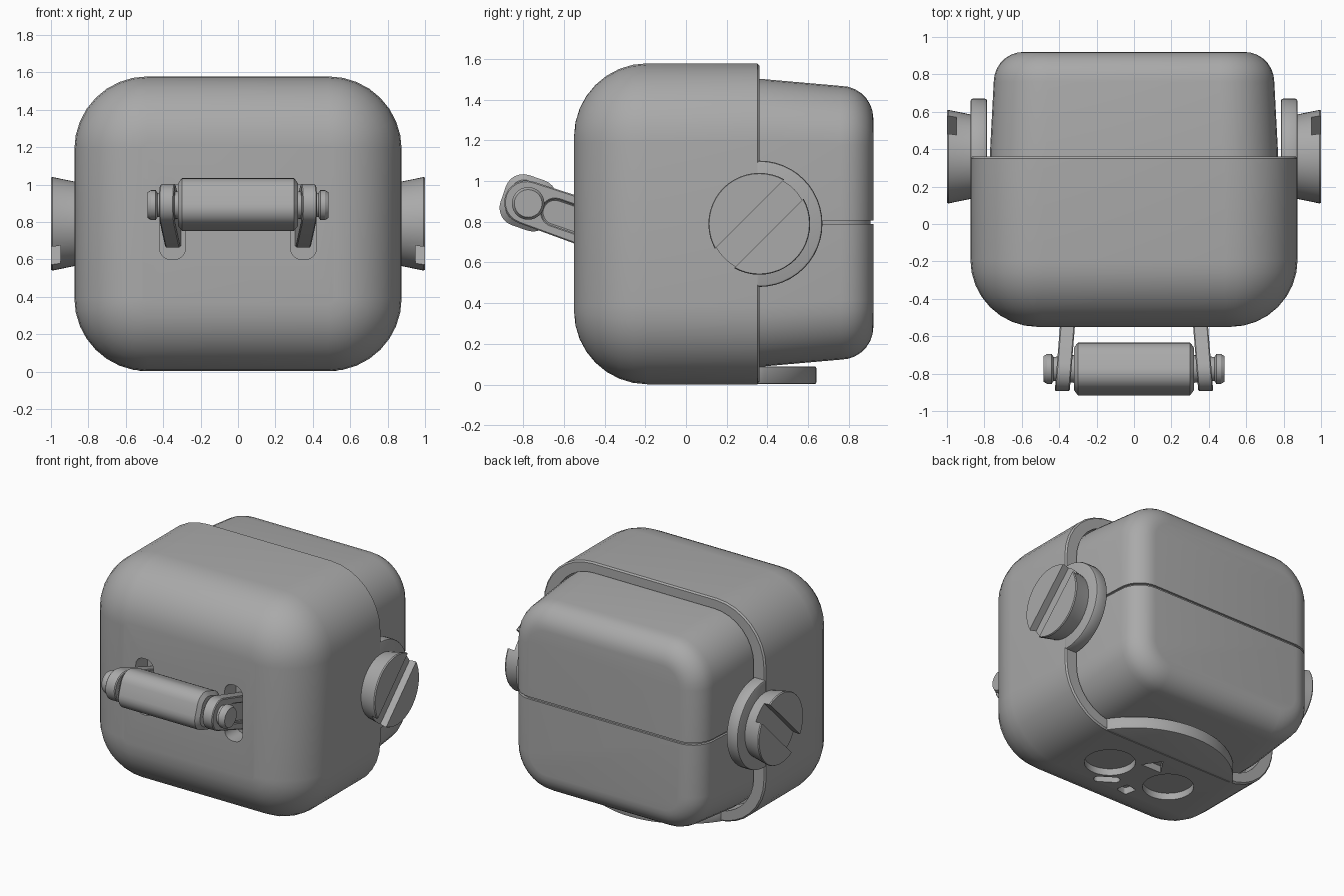
import bpy, bmesh, math
from mathutils import Vector, Matrix

if "Cube" in bpy.data.objects:
    bpy.data.objects.remove(bpy.data.objects["Cube"])

grey = bpy.data.materials.new("grey metal")
grey.diffuse_color = (0.4, 0.4, 0.4, 1)
grey.use_nodes = True
grey.node_tree.nodes["Principled BSDF"].inputs["Base Color"].default_value = grey.diffuse_color
CZ = 0.79  # height of the hinge axis and body centre


def loft(name, rings):
    """Skin closed rings of equal length and cap both ends."""
    bm = bmesh.new()
    rows = [[bm.verts.new(p) for p in r] for r in rings]
    n = len(rows[0])
    for a, b in zip(rows, rows[1:]):
        for i in range(n):
            bm.faces.new((a[i], a[(i + 1) % n], b[(i + 1) % n], b[i]))
    bm.faces.new(rows[0][::-1])
    bm.faces.new(rows[-1])
    bmesh.ops.recalc_face_normals(bm, faces=bm.faces)
    me = bpy.data.meshes.new(name)
    bm.to_mesh(me)
    bm.free()
    me.materials.append(grey)
    ob = bpy.data.objects.new(name, me)
    bpy.context.collection.objects.link(ob)
    return ob


def rrect(hw, hh, r, seg=8):
    """Rounded rectangle outline as 2D points."""
    out = []
    for k, (sx, sy) in enumerate(((1, 1), (-1, 1), (-1, -1), (1, -1))):
        for i in range(seg + 1):
            a = math.pi / 2 * (k + i / seg)
            out.append((sx * (hw - r) + r * math.cos(a), sy * (hh - r) + r * math.sin(a)))
    return out


def circle(r, n=40):
    return [(r * math.cos(2 * math.pi * i / n), r * math.sin(2 * math.pi * i / n)) for i in range(n)]


def ring_y(y, hx, hz, r, cz=CZ):
    return [Vector((a, y, cz + b)) for a, b in rrect(hx, hz, r)]


def along_x(name, profile, stations, cy, cz, rot=0.0):
    """Profile in the side plane, scaled at each (x, scale) station."""
    c, s = math.cos(rot), math.sin(rot)
    return loft(name, [[Vector((x, cy + k * (a * c - b * s), cz + k * (a * s + b * c)))
                        for a, b in profile] for x, k in stations])


def along_z(name, pts, z0, z1):
    return loft(name, [[Vector((a, b, z)) for a, b in pts] for z in (z0, z1)])


def shifted(pts, x, y, rot=0.0):
    c, s = math.cos(rot), math.sin(rot)
    return [(x + a * c - b * s, y + a * s + b * c) for a, b in pts]


def bake(ob):
    dg = bpy.context.evaluated_depsgraph_get()
    me = bpy.data.meshes.new_from_object(ob.evaluated_get(dg))
    ob.modifiers.clear()
    ob.data = me


def cut(ob, *cutters):
    for c in cutters:
        m = ob.modifiers.new("cut", 'BOOLEAN')
        m.operation, m.solver, m.object = 'DIFFERENCE', 'EXACT', c
    bake(ob)
    for c in cutters:
        bpy.data.objects.remove(c)


def bevel(ob, w, seg=2):
    m = ob.modifiers.new("bevel", 'BEVEL')
    m.width, m.segments, m.limit_method, m.angle_limit = w, seg, 'ANGLE', math.radians(40)
    bake(ob)


def mirror(ob):
    ob.modifiers.new("mirror", 'MIRROR').use_bisect_axis[0] = False
    bake(ob)


# Front shell: rounded nose, straight sides, rim, cavity
R, HX, HZ = 0.36, 0.875, 0.788
rings = []
for i in range(9):
    a = math.pi / 2 * i / 8
    d = R * (1 - math.sin(a))
    rings.append(ring_y(-0.55 + R * (1 - math.cos(a)), HX - d, HZ - d, 0.39 - d))
rings += [ring_y(0.35, HX, HZ, 0.39), ring_y(0.36, HX - 0.01, HZ - 0.01, 0.38),
          ring_y(0.36, 0.785, 0.715, 0.31), ring_y(0.24, 0.785, 0.715, 0.31)]
shell = loft("front_shell", rings)

# Handle sockets in the front and recesses in the underside
cutters = []
for s in (-1, 1):
    cutters.append(loft("socket_cutter", [[Vector((s * 0.35 + a, y, 0.8 + b))
                   for a, b in rrect(0.07, 0.2, 0.06, 5)] for y in (-0.7, -0.42)]))
    cutters.append(along_z("round_recess", shifted(circle(0.165), s * 0.245, 0.05), -0.1, 0.05))
cutters.append(along_z("slot_recess", shifted(rrect(0.085, 0.032, 0.03, 4), 0.12, -0.13, -0.58), -0.1, 0.05))
cutters.append(along_z("square_recess", shifted(rrect(0.045, 0.045, 0.015, 3), -0.06, -0.15, 0.2), -0.1, 0.05))
cutters.append(along_z("triangle_recess", [(-0.09, 0.16), (0.07, 0.16), (-0.01, 0.28)], -0.1, 0.05))
cut(shell, *cutters)


# Rear case: tapered rounded box split into two halves by a seam
def rear_case(name, inset=0.0):
    rr = [ring_y(0.25, 0.77 - inset, 0.705 - inset, 0.3, 0.795),
          ring_y(0.385, 0.77 - inset, 0.705 - inset, 0.3, 0.795)]
    for i in range(8):
        a = math.pi / 2 * i / 7
        d = 0.16 * (1 - math.cos(a)) + inset
        rr.append(ring_y(0.76 - inset + 0.16 * math.sin(a), 0.75 - d, 0.672 - d, 0.29 - d, 0.795))
    return loft(name, rr)


for name, z, sign in (("rear_case_upper", 0.806, 1), ("rear_case_lower", 0.79, -1)):
    ob = rear_case(name)
    bm = bmesh.new()
    bm.from_mesh(ob.data)
    res = bmesh.ops.bisect_plane(bm, geom=bm.verts[:] + bm.edges[:] + bm.faces[:],
                                 plane_co=(0, 0, z), plane_no=(0, 0, -sign), clear_outer=True)
    bmesh.ops.contextual_create(bm, geom=[e for e in res["geom_cut"] if isinstance(e, bmesh.types.BMEdge)])
    bmesh.ops.recalc_face_normals(bm, faces=bm.faces)
    bm.to_mesh(ob.data)
    bm.free()
rear_case("rear_case_core", 0.014)

# Base tongue: arc of a disc reaching out behind the shell
arc = [(0.64 * math.cos(a), 0.64 * math.sin(a)) for a in
       [math.radians(33 + 114 * i / 28) for i in range(29)]]
bevel(along_z("base_tongue", arc, 0.003, 0.09), 0.008)

# Hinge ears: half discs on the shell sides
half = [(0.31 * math.cos(a), 0.31 * math.sin(a)) for a in
        [math.radians(-90 + 180 * i / 24) for i in range(25)]]
ear = along_x("hinge_ear", [(-0.02, -0.31)] + half + [(-0.02, 0.31)], [(0.785, 1), (0.874, 1)], 0.36, CZ)
bevel(ear, 0.012)
mirror(ear)

# Hinge knobs: flared discs with a diagonal screwdriver slot
knob = along_x("hinge_knob", circle(0.25, 48), [(0.8, 0.88), (0.87, 0.9), (0.992, 1), (1.0, 0.985)], 0.36, CZ)
cut(knob, along_x("knob_slot", rrect(0.4, 0.067, 0.002, 1), [(0.95, 1), (1.1, 1)], 0.36, CZ, math.pi / 4))
mirror(knob)

# Handle arms: slightly splayed stadium bars with a groove on the outside
tilt = math.radians(-19)


def stadium(length, r0, r1):
    pts = []
    for i in range(13):
        a = math.radians(-90 + 180 * i / 12)
        pts.append((length + r1 * math.cos(a), r1 * math.sin(a)))
    for i in range(13):
        a = math.radians(90 + 180 * i / 12)
        pts.append((r0 * math.cos(a), r0 * math.sin(a)))
    return pts


arm = along_x("handle_arm", stadium(0.36, 0.108, 0.115), [(0.335, 1), (0.415, 1)], -0.785, 0.895, tilt)
cut(arm, along_x("arm_groove", shifted(stadium(0.4, 0.065, 0.065), 0.15, 0), [(0.385, 1), (0.5, 1)],
                 -0.785, 0.895, tilt))
for v in arm.data.vertices:
    v.co.x += -0.08 * (v.co.y + 0.785)
bevel(arm, 0.006, 1)
mirror(arm)

# Grip bar with chamfered ends, and the axle pins
along_x("handle_grip", rrect(0.13, 0.13, 0.09, 6),
        [(-0.322, 0.8), (-0.3, 1), (0.3, 1), (0.322, 0.8)], -0.775, 0.893, tilt)
pin = along_x("handle_pin", circle(0.08, 28), [(0.3, 0.95), (0.43, 0.8), (0.44, 1), (0.465, 1), (0.485, 0.85)],
              -0.775, 0.89)
mirror(pin)

# Smooth shading with sharp edges kept
for ob in bpy.data.objects:
    ob.select_set(True)
    bpy.context.view_layer.objects.active = ob
bpy.ops.object.shade_smooth_by_angle(angle=math.radians(30))
